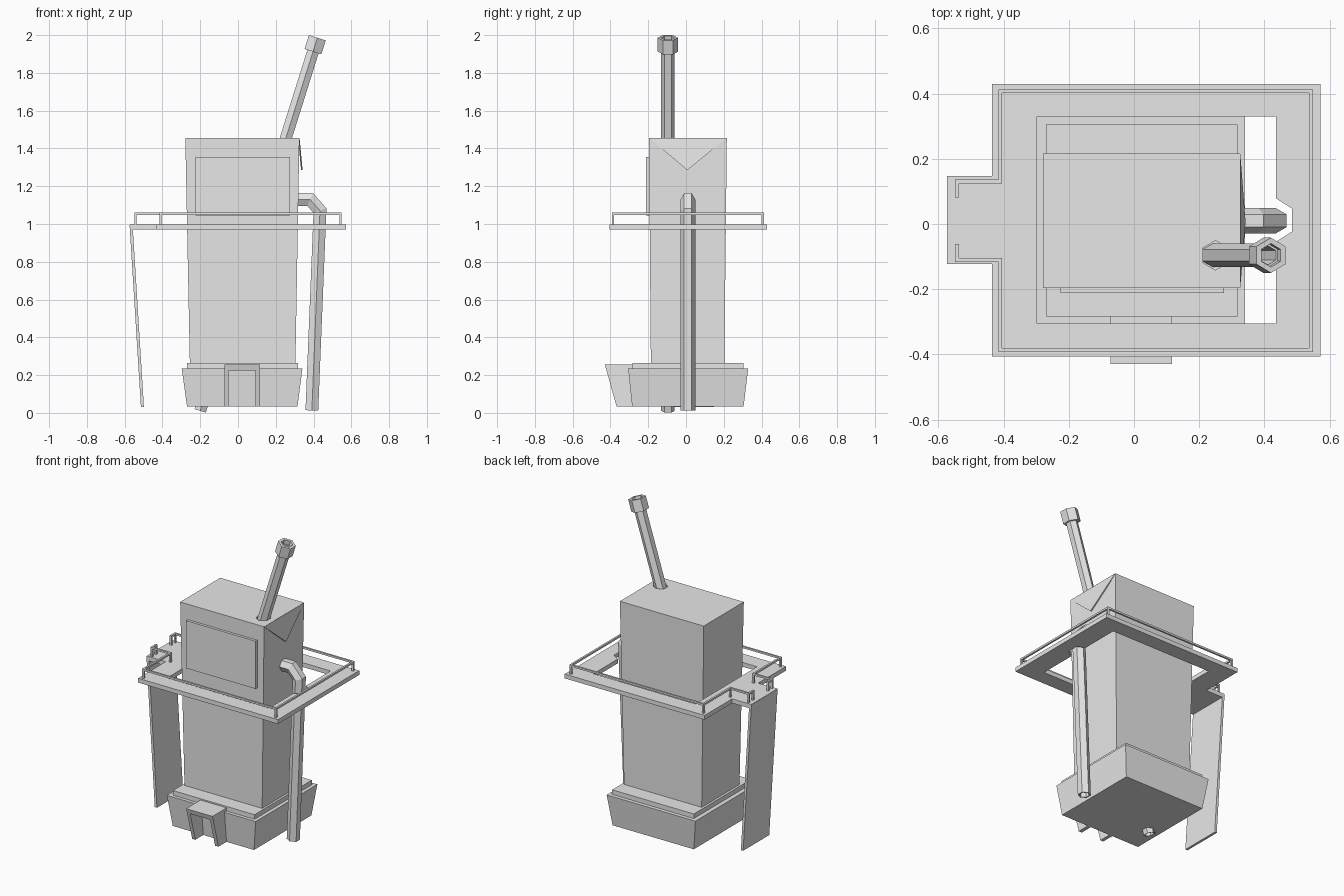
import bpy, bmesh, math
from mathutils import Vector

if "Cube" in bpy.data.objects:
    bpy.data.objects.remove(bpy.data.objects["Cube"], do_unlink=True)

grey = bpy.data.materials.new("plain_grey")
grey.use_nodes = True
grey.diffuse_color = (0.8, 0.8, 0.8, 1)
grey.node_tree.nodes["Principled BSDF"].inputs["Base Color"].default_value = (0.8, 0.8, 0.8, 1)


def finish(name, bm):
    bmesh.ops.recalc_face_normals(bm, faces=bm.faces)
    mesh = bpy.data.meshes.new(name)
    bm.to_mesh(mesh)
    bm.free()
    mesh.materials.append(grey)
    obj = bpy.data.objects.new(name, mesh)
    bpy.context.collection.objects.link(obj)
    return obj


def loft(bm, rings, closed=False):
    """Join rings of points with quads; cap both ends unless closed."""
    rows = [[bm.verts.new(p) for p in ring] for ring in rings]
    pairs = list(zip(rows, rows[1:]))
    if closed:
        pairs.append((rows[-1], rows[0]))
    else:
        bm.faces.new(rows[0])
        bm.faces.new(rows[-1])
    for a, b in pairs:
        for i in range(len(a)):
            j = (i + 1) % len(a)
            bm.faces.new((a[i], a[j], b[j], b[i]))


def rect(x0, x1, y0, y1, z):
    return [(x0, y0, z), (x1, y0, z), (x1, y1, z), (x0, y1, z)]


def block(name, z0, z1, low, high=None):
    """Box, tapered when the high rectangle differs from the low one."""
    bm = bmesh.new()
    loft(bm, [rect(*low, z0), rect(*(high or low), z1)])
    return finish(name, bm)


def tube(name, path, y, outer, inner):
    """Hollow six-sided tube along (x, z) points."""
    pts = [Vector(p) for p in path]
    dirs = [(b - a).normalized() for a, b in zip(pts, pts[1:])]
    rings = {outer: [], inner: []}
    for i, p in enumerate(pts):
        a, b = dirs[max(i - 1, 0)], dirs[min(i, len(dirs) - 1)]
        t = (a + b).normalized()
        n = Vector((-t.y, t.x)) / t.dot(a)
        for r in rings:
            ring = []
            for k in range(6):
                ang = k * math.pi / 3
                q = p + n * r * math.sin(ang)
                ring.append((q.x, y + r * math.cos(ang), q.y))
            rings[r].append(ring)
    bm = bmesh.new()
    loft(bm, rings[outer] + rings[inner][::-1], closed=True)
    return finish(name, bm)


# Carton and its stepped foot
block("base", 0.035, 0.235, (-0.27, 0.315, -0.285, 0.305), (-0.298, 0.341, -0.306, 0.329))
block("plinth", 0.235, 0.265, (-0.27, 0.318, -0.284, 0.305))
body = block("carton_body", 0.265, 1.456, (-0.255, 0.304, -0.186, 0.203), (-0.279, 0.325, -0.196, 0.216))
block("front_panel", 1.045, 1.355, (-0.226, 0.276, -0.212, -0.18))

# Recess where the straw enters the top
bm = bmesh.new()
loft(bm, [[(0.25 + 0.045 * math.sin(k * math.pi / 3), -0.096 + 0.045 * math.cos(k * math.pi / 3), z)
           for k in range(6)] for z in (1.42, 1.5)])
cutter = finish("straw_hole_cutter", bm)
cutter.hide_render = True
mod = body.modifiers.new("straw_hole", 'BOOLEAN')
mod.object = cutter
mod.operation = 'DIFFERENCE'
mod.solver = 'EXACT'
bpy.context.view_layer.objects.active = body
bpy.ops.object.modifier_apply(modifier=mod.name)
bpy.data.objects.remove(cutter, do_unlink=True)

# Folded triangular flap on the side
flap = [(0.326, -0.195, 1.455), (0.326, 0.215, 1.455), (0.342, 0.007, 1.285)]
bm = bmesh.new()
loft(bm, [flap, [(x - 0.008, y, z) for x, y, z in flap]])
finish("side_flap", bm)

# Straw through the carton with a collar on its tip
low, high = Vector((-0.2, 0.011)), Vector((0.42, 1.986))
axis = (high - low).normalized()
tube("straw", [low, high - axis * 0.03], -0.096, 0.036, 0.029)
tube("straw_collar", [high - axis * 0.077, high], -0.096, 0.054, 0.036)

# Bent side pipe
tube("side_pipe", [(0.3, 1.13), (0.382, 1.13), (0.434, 1.071), (0.391, 0.013)], 0.01, 0.039, 0.031)

# Doorway with sloping front
block("door_jamb_right", 0.035, 0.225, (-0.072, -0.05, -0.368, -0.27), (-0.072, -0.05, -0.421, -0.27))
block("door_jamb_left", 0.035, 0.225, (0.093, 0.117, -0.368, -0.27), (0.093, 0.117, -0.421, -0.27))
block("door_roof", 0.225, 0.256, (-0.072, 0.117, -0.421, -0.27), (-0.072, 0.117, -0.43, -0.27))

# Walkway ring with a side landing and a notch for the pipe
outline = [(-0.435, -0.406), (0.572, -0.406), (0.572, 0.43), (-0.435, 0.43),
           (-0.435, 0.147), (-0.573, 0.147), (-0.573, -0.122), (-0.435, -0.122)]
opening = [(-0.298, -0.305), (0.436, -0.305), (0.436, -0.054), (0.485, -0.023),
           (0.485, 0.047), (0.436, 0.078), (0.436, 0.329), (-0.298, 0.329)]
bm = bmesh.new()
for loop in (outline, opening):
    vs = [bm.verts.new((x, y, 0.97)) for x, y in loop]
    for i, v in enumerate(vs):
        bm.edges.new((v, vs[i - 1]))
bmesh.ops.triangle_fill(bm, use_beauty=True, use_dissolve=False, edges=bm.edges[:])
ext = bmesh.ops.extrude_face_region(bm, geom=bm.faces[:])
bmesh.ops.translate(bm, vec=(0, 0, 0.028),
                    verts=[g for g in ext["geom"] if isinstance(g, bmesh.types.BMVert)])
finish("walkway", bm)

# Handrail and posts
rail = [(-0.543, 0.088), (-0.543, 0.13), (-0.41, 0.13), (-0.41, 0.407), (0.543, 0.407),
        (0.543, -0.386), (-0.41, -0.386), (-0.41, -0.11), (-0.543, -0.11), (-0.543, -0.068)]
h = 0.006
for i, (x, y) in enumerate(rail):
    block(f"rail_post_{i}", 0.99, 1.05, (x - h, x + h, y - h, y + h))
for i, ((ax, ay), (bx, by)) in enumerate(zip(rail, rail[1:])):
    block(f"handrail_{i}", 1.048, 1.06,
          (min(ax, bx) - h, max(ax, bx) + h, min(ay, by) - h, max(ay, by) + h))

# Steep ramp down from the landing
block("ramp", 0.03, 0.995, (-0.514, -0.498, -0.122, 0.147), (-0.574, -0.558, -0.122, 0.147))
